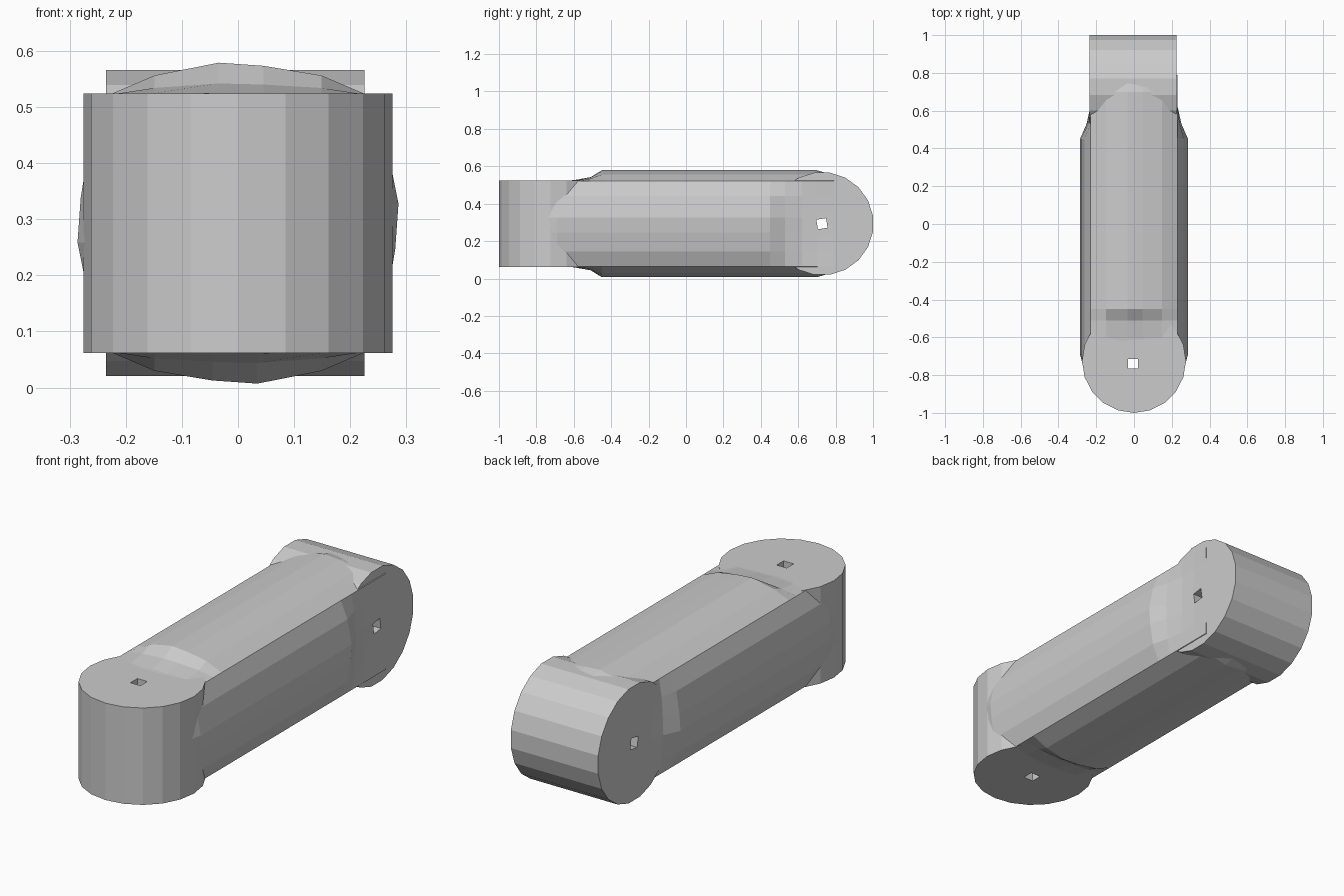
import bpy
import bmesh
import math
from mathutils import Matrix, Vector

default = bpy.data.objects.get("Cube")
if default:
    bpy.data.objects.remove(default, do_unlink=True)

MID = 0.293      # height of the link's long axis
CORNER = 0.229   # half width of the bar at its four corners

grey = bpy.data.materials.new("light grey")
grey.use_nodes = True
colour = (0.6, 0.6, 0.6, 1)
grey.diffuse_color = colour
grey.node_tree.nodes["Principled BSDF"].inputs["Base Color"].default_value = colour


def finish(name, bm):
    bmesh.ops.recalc_face_normals(bm, faces=bm.faces)
    mesh = bpy.data.meshes.new(name)
    bm.to_mesh(mesh)
    bm.free()
    mesh.materials.append(grey)
    obj = bpy.data.objects.new(name, mesh)
    bpy.context.collection.objects.link(obj)
    return obj


def drum(name, centre, axis, radius, depth, sides, turn):
    """Closed prism along an axis, turned by an angle about it."""
    bm = bmesh.new()
    tilt = Matrix.Rotation(math.pi / 2, 4, "Y") if axis == "X" else Matrix()
    place = Matrix.Translation(centre) @ tilt @ Matrix.Rotation(turn, 4, "Z")
    bmesh.ops.create_cone(bm, cap_ends=True, segments=sides, radius1=radius,
                          radius2=radius, depth=depth, matrix=place)
    return finish(name, bm)


def section(y, side_bulge, top_bulge):
    """Square outline with each side swelling outwards by its own amount."""
    arch = [(-1, 0), (-0.65, 0.6), (-0.15, 1), (0.2, 0.9), (0.65, 0.6)]
    points = []
    for quarter in range(4):
        bulge = side_bulge if quarter % 2 else top_bulge
        for t, rise in arch:
            p = Vector((t * CORNER, CORNER + rise * bulge))
            p.rotate(Matrix.Rotation(-quarter * math.pi / 2, 2))
            points.append((p.x, y, MID + p.y))
    return points


# Bar: sides swell at the front eye, top and bottom swell at the rear eye
stations = [
    (-0.79, 0.03, -0.004), (-0.69, 0.057, -0.004), (-0.6, 0.057, 0.004),
    (-0.51, 0.057, 0.02), (-0.45, 0.057, 0.057),
    (0.45, 0.057, 0.057), (0.53, 0.022, 0.057), (0.62, 0.002, 0.057),
    (0.7, -0.004, 0.057), (0.79, -0.004, 0.03),
]
bm = bmesh.new()
rings = [[bm.verts.new(p) for p in section(*s)] for s in stations]
for a, b in zip(rings, rings[1:]):
    for i in range(len(a)):
        j = (i + 1) % len(a)
        bm.faces.new((a[i], a[j], b[j], b[i]))
bm.faces.new(rings[0])
bm.faces.new(rings[-1])
bar = finish("link_bar", bm)

# Eyes: upright drum in front, crosswise drum behind
step = math.pi / 10
front_eye = drum("front_eye", (0, -0.725, MID), "Z", 0.275, 0.463, 20, 0)
rear_eye = drum("rear_eye", (-0.005, 0.727, MID), "X", 0.276, 0.461, 20, step / 2)

# Square pin holes through both eyes
cutters = [
    drum("front_pin_cutter", (-0.006, -0.74, MID), "Z", 0.037, 1, 4, math.pi / 4),
    drum("rear_pin_cutter", (0, 0.727, MID), "X", 0.037, 1, 4, math.pi / 4 + 0.15),
]
for part, tools in ((bar, cutters), (front_eye, cutters[:1]), (rear_eye, cutters[1:])):
    bpy.context.view_layer.objects.active = part
    for tool in tools:
        mod = part.modifiers.new("pin hole", "BOOLEAN")
        mod.operation = "DIFFERENCE"
        mod.solver = "EXACT"
        mod.object = tool
        bpy.ops.object.modifier_apply(modifier=mod.name)
for tool in cutters:
    bpy.data.objects.remove(tool, do_unlink=True)
